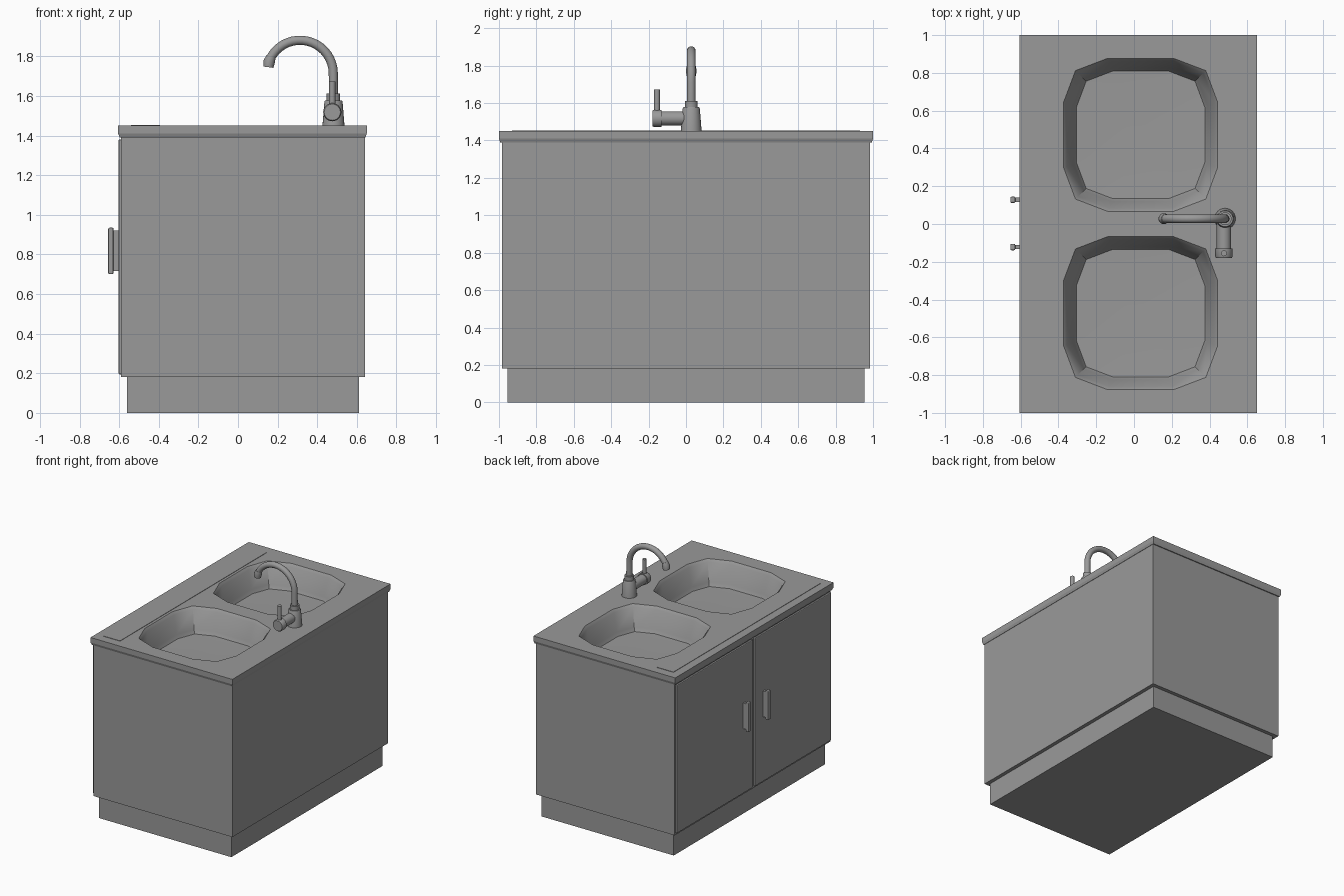
import bpy, bmesh, math
from mathutils import Vector

if "Cube" in bpy.data.objects:
    bpy.data.objects.remove(bpy.data.objects["Cube"])

grey = bpy.data.materials.new("metal_grey")
grey.diffuse_color = (0.32, 0.32, 0.32, 1)
grey.use_nodes = True
grey.node_tree.nodes["Principled BSDF"].inputs["Base Color"].default_value = grey.diffuse_color


def finish(name, bm, smooth=False, normals=True):
    if normals:
        bmesh.ops.recalc_face_normals(bm, faces=bm.faces)
    me = bpy.data.meshes.new(name)
    bm.to_mesh(me)
    bm.free()
    me.materials.append(grey)
    ob = bpy.data.objects.new(name, me)
    bpy.context.collection.objects.link(ob)
    if smooth:
        bpy.ops.object.select_all(action='DESELECT')
        ob.select_set(True)
        bpy.context.view_layer.objects.active = ob
        bpy.ops.object.shade_smooth_by_angle(angle=math.radians(40))
    return ob


def box(name, lo, hi, bevel=0.0, open_top=False):
    bm = bmesh.new()
    bmesh.ops.create_cube(bm, size=1)
    for v in bm.verts:
        v.co = [(a + b) / 2 + c * (b - a) for a, b, c in zip(lo, hi, v.co)]
    if bevel:
        bmesh.ops.bevel(bm, geom=bm.edges[:], offset=bevel, segments=2,
                        profile=0.5, affect='EDGES')
    bmesh.ops.recalc_face_normals(bm, faces=bm.faces)
    if open_top:
        top = [f for f in bm.faces if f.normal.z > 0.9]
        bmesh.ops.delete(bm, geom=top, context='FACES')
    return finish(name, bm, normals=False)


def loft(bm, rings, cap_start=True, cap_end=True):
    loops = [[bm.verts.new(p) for p in r] for r in rings]
    n = len(loops[0])
    for a, b in zip(loops, loops[1:]):
        for i in range(n):
            j = (i + 1) % n
            bm.faces.new((a[i], a[j], b[j], b[i]))
    if cap_start:
        bm.faces.new(loops[0][::-1])
    if cap_end:
        bm.faces.new(loops[-1])
    return loops


def tube(name, path, radii, n=20):
    # sweep circles along a planar path
    pts = [Vector(p) for p in path]
    rings = []
    for i, p in enumerate(pts):
        a, b = pts[max(i - 1, 0)], pts[min(i + 1, len(pts) - 1)]
        t = (b - a).normalized()
        u = t.cross(Vector((0, 1, 0)) if abs(t.y) < 0.9 else Vector((1, 0, 0))).normalized()
        w = t.cross(u)
        r = radii[i] if isinstance(radii, (list, tuple)) else radii
        rings.append([p + r * (math.cos(k * math.tau / n) * u + math.sin(k * math.tau / n) * w)
                      for k in range(n)])
    bm = bmesh.new()
    loft(bm, rings)
    return finish(name, bm, smooth=True)


# cabinet and plinth
box("plinth", (-0.56, -0.955, 0), (0.61, 0.955, 0.18))
box("cabinet_body", (-0.59, -0.985, 0.18), (0.64, 0.985, 1.40), open_top=True)

# twelve-sided basin outline
quarter = [(0.407, 0.175), (0.345, 0.34), (0.175, 0.405)]
outline = (quarter + [(-x, y) for x, y in quarter[::-1]]
           + [(-x, -y) for x, y in quarter] + [(x, -y) for x, y in quarter[::-1]])
BX, BY, TOP = 0.035, 0.472, 1.45


def basin_ring(side, s, z):
    return [(BX + x * s, side * BY + y * s, z) for x, y in outline]


# worktop: lipped edge with two basin openings
def rect(x0, x1, y, z):
    return [(x0, -y, z), (x1, -y, z), (x1, y, z), (x0, y, z)]


bm = bmesh.new()
loops = loft(bm, [rect(-0.585, 0.635, 0.98, 1.39), rect(-0.597, 0.643, 0.993, 1.39),
                  rect(-0.605, 0.65, 1.0, 1.41), rect(-0.605, 0.65, 1.0, TOP)], False, False)
fill = [bm.edges.get((loops[-1][i], loops[-1][(i + 1) % 4])) for i in range(4)]
for side in (-1, 1):
    hole = [bm.verts.new(p) for p in basin_ring(side, 1, TOP)]
    fill += [bm.edges.new((hole[i], hole[(i + 1) % 12])) for i in range(12)]
bmesh.ops.triangle_fill(bm, use_beauty=True, use_dissolve=False, edges=fill,
                        normal=(0, 0, 1))
finish("worktop", bm)

# basins
for side, label in ((-1, "near"), (1, "far")):
    bm = bmesh.new()
    loft(bm, [basin_ring(side, s, z) for s, z in
              ((1, TOP), (0.96, 1.43), (0.87, 1.29), (0.835, 1.262))], cap_start=False)
    for f in bm.faces:
        f.normal_update()
    floor = max(bm.faces, key=lambda f: len(f.verts))
    if floor.normal.z < 0:
        bmesh.ops.reverse_faces(bm, faces=bm.faces[:])
    bmesh.ops.poke(bm, faces=[floor], offset=-0.01)
    ob = finish(label + "_basin", bm, smooth=True, normals=False)

# thin raised strip on the worktop's door side
box("worktop_strip", (-0.54, -0.93, TOP - 0.005), (-0.393, 0.93, TOP + 0.003))

# doors and pulls
for side, label in ((-1, "near"), (1, "far")):
    ys = sorted((side * 0.012, side * 0.975))
    box(label + "_door", (-0.603, ys[0], 0.195), (-0.585, ys[1], 1.38), bevel=0.006)
    y = side * 0.125 + 0.003
    box(label + "_pull_base", (-0.632, y - 0.011, 0.715), (-0.60, y + 0.011, 0.92))
    box(label + "_pull_bar", (-0.655, y - 0.017, 0.70), (-0.628, y + 0.017, 0.935), bevel=0.007)

# tap: base, collar, swan-neck spout, nozzle
TX, TY = 0.482, 0.028
tube("tap_base", [(TX, TY, TOP - 0.005), (TX, TY, 1.57), (TX, TY, 1.578)], [0.056, 0.046, 0.042], 24)
tube("tap_collar", [(TX, TY, 1.57), (TX, TY, 1.612)], 0.034, 24)
arc = [(0.313 + 0.168 * math.cos(a), TY, 1.713 + 0.168 * math.sin(a))
       for a in [math.radians(155) * i / 18 for i in range(19)]]
tube("tap_spout", [(TX, TY, 1.60)] + arc, 0.023, 16)
tube("tap_nozzle", [(0.167, TY, 1.798), (0.158, TY, 1.775), (0.154, TY, 1.745)],
     [0.024, 0.029, 0.025], 16)

# tap valve and lever
VX, VZ = 0.476, 1.518
tube("tap_valve", [(VX, TY, VZ), (VX, -0.135, VZ)], 0.038, 24)
tube("tap_valve_cap", [(VX, -0.13, VZ), (VX, -0.172, VZ), (VX, -0.18, VZ)], [0.046, 0.046, 0.041], 24)
tube("tap_lever", [(VX, -0.155, 1.54), (VX, -0.155, 1.672)], 0.016, 12)
